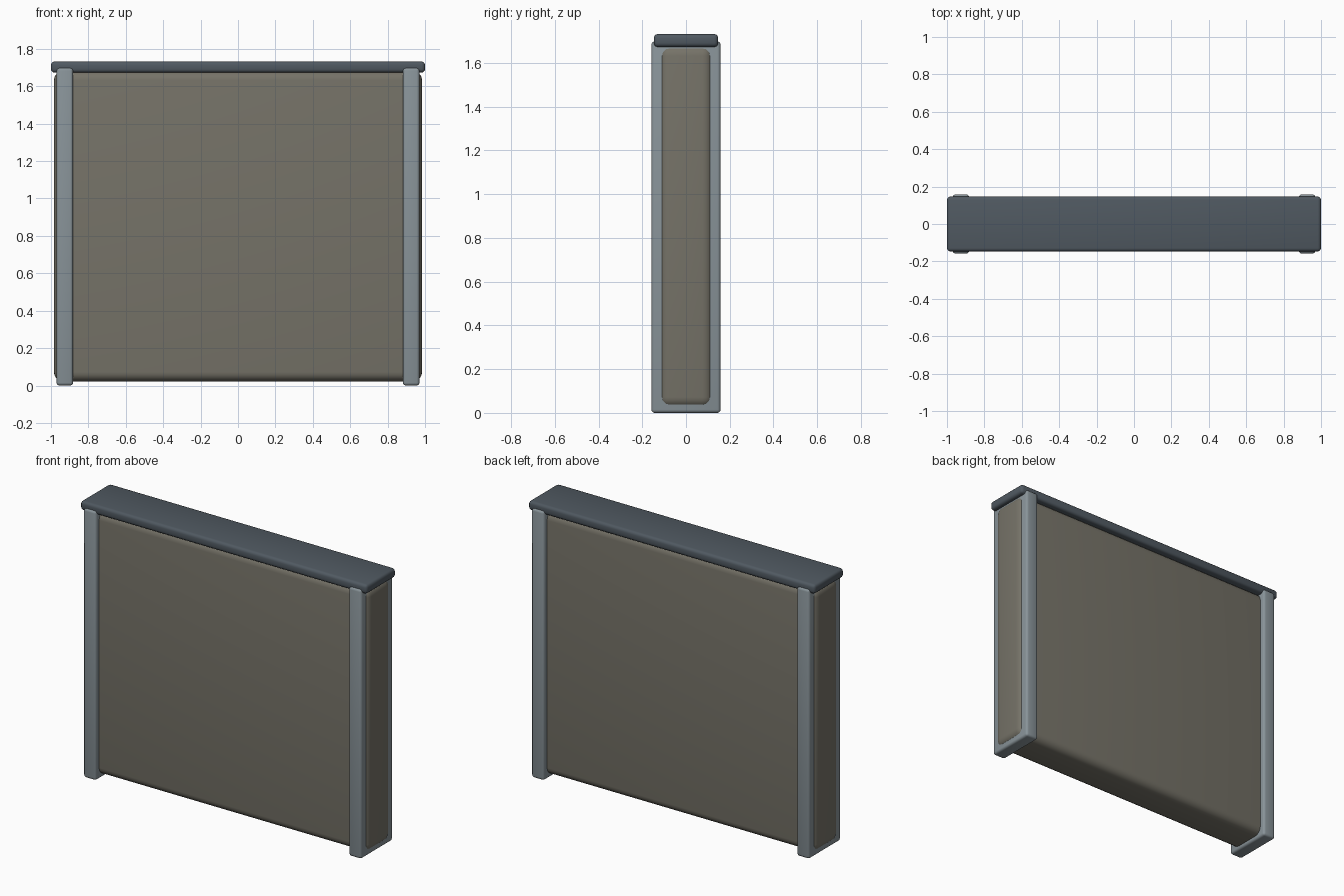
import bpy
import bmesh
import math

cube = bpy.data.objects.get("Cube")
if cube:
    bpy.data.objects.remove(cube, do_unlink=True)


def material(name, rgb):
    mat = bpy.data.materials.new(name)
    mat.use_nodes = True
    colour = (*rgb, 1)
    mat.diffuse_color = colour
    mat.node_tree.nodes["Principled BSDF"].inputs["Base Color"].default_value = colour
    return mat


def rounded_box(name, x, y, z, radius, segments, mat):
    """Box spanning the given (low, high) ranges, with rounded edges."""
    mesh = bpy.data.meshes.new(name)
    bm = bmesh.new()
    bmesh.ops.create_cube(bm, size=1)
    spans = (x, y, z)
    for v in bm.verts:
        v.co = [(lo + hi) / 2 + c * (hi - lo) for c, (lo, hi) in zip(v.co, spans)]
    bmesh.ops.bevel(bm, geom=bm.edges[:], offset=radius, segments=segments,
                    profile=0.5, affect="EDGES")
    bm.to_mesh(mesh)
    bm.free()
    mesh.materials.append(mat)
    obj = bpy.data.objects.new(name, mesh)
    bpy.context.collection.objects.link(obj)
    bpy.ops.object.select_all(action="DESELECT")
    obj.select_set(True)
    bpy.context.view_layer.objects.active = obj
    bpy.ops.object.shade_smooth_by_angle(angle=math.radians(40))
    return obj


panel_colour = material("warm grey panel", (0.18, 0.17, 0.138))
post_colour = material("light steel", (0.25, 0.295, 0.32))
cap_colour = material("dark slate", (0.08, 0.10, 0.12))

# Main wall panel
rounded_box("panel", (-0.984, 0.984), (-0.125, 0.125), (0.022, 1.682), 0.05, 5, panel_colour)

# Bands wrapping the panel near each end
for side, sign in (("left", 1), ("right", -1)):
    span = sorted((sign * 0.882, sign * 0.97))
    rounded_box(side + "_post", span, (-0.158, 0.158), (0, 1.698), 0.015, 3, post_colour)

# Cap along the top
rounded_box("top_cap", (-1, 1), (-0.147, 0.147), (1.673, 1.732), 0.018, 3, cap_colour)
